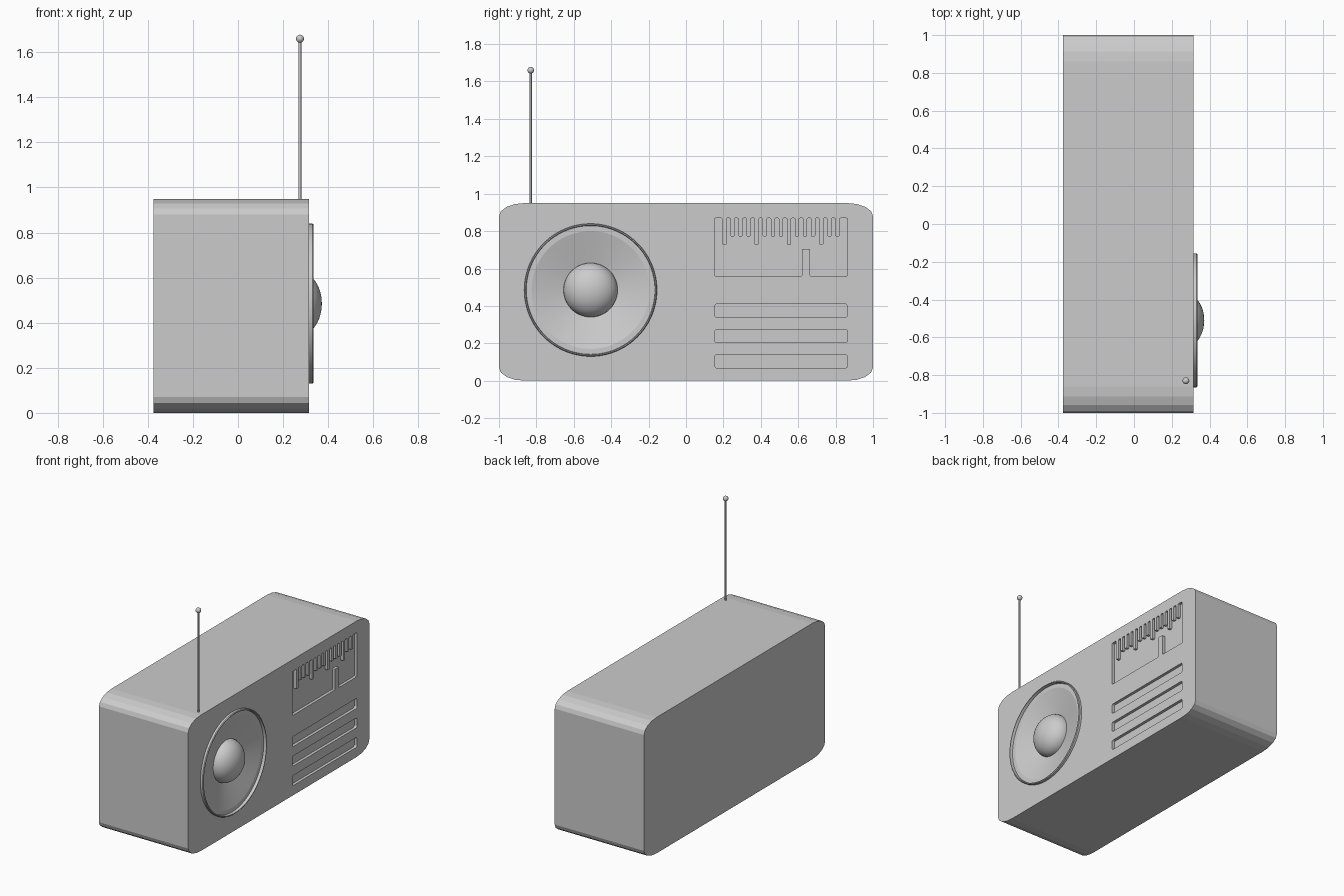
import bpy, bmesh, math

if "Cube" in bpy.data.objects:
    bpy.data.objects.remove(bpy.data.objects["Cube"])

FRONT, BACK = 0.315, -0.375
CY, CZ = -0.51, 0.485          # speaker centre


def finish(bm, name, angle=None):
    bmesh.ops.recalc_face_normals(bm, faces=bm.faces[:])
    mesh = bpy.data.meshes.new(name)
    bm.to_mesh(mesh)
    bm.free()
    ob = bpy.data.objects.new(name, mesh)
    bpy.context.collection.objects.link(ob)
    if angle:
        smooth(ob, angle)
    return ob


def select(ob):
    bpy.ops.object.select_all(action='DESELECT')
    ob.select_set(True)
    bpy.context.view_layer.objects.active = ob


def smooth(ob, angle):
    select(ob)
    bpy.ops.object.shade_smooth_by_angle(angle=math.radians(angle))


def prism(name, pts, x0, x1, fillet=0):
    """Extrude a y-z outline along x, optionally rounding its corners."""
    bm = bmesh.new()
    face = bm.faces.new([bm.verts.new((x0, y, z)) for y, z in pts])
    out = bmesh.ops.extrude_face_region(bm, geom=[face])
    for v in out['geom']:
        if isinstance(v, bmesh.types.BMVert):
            v.co.x = x1
    if fillet:
        edges = [e for e in bm.edges if abs(e.verts[0].co.x - e.verts[1].co.x) > 1e-4]
        bmesh.ops.bevel(bm, geom=edges, offset=fillet, segments=3,
                        profile=0.5, affect='EDGES')
    return finish(bm, name)


def lathe(name, profile, segs, closed=False, angle=None):
    """Spin (radius, x) points around the speaker axis."""
    bm = bmesh.new()
    vs = [bm.verts.new((x, CY + r, CZ)) for r, x in profile]
    edges = [bm.edges.new(p) for p in zip(vs, vs[1:])]
    if closed:
        edges.append(bm.edges.new((vs[-1], vs[0])))
    bmesh.ops.spin(bm, geom=vs + edges, cent=(0, CY, CZ), axis=(1, 0, 0),
                   angle=math.tau, steps=segs, use_duplicate=False)
    bmesh.ops.remove_doubles(bm, verts=bm.verts[:], dist=1e-5)
    return finish(bm, name, angle)


def cut(ob, cutter):
    cutter.hide_render = True
    mod = ob.modifiers.new("cut", 'BOOLEAN')
    mod.operation, mod.solver, mod.object = 'DIFFERENCE', 'EXACT', cutter
    select(ob)
    bpy.ops.object.modifier_apply(modifier=mod.name)
    bpy.data.objects.remove(cutter, do_unlink=True)


# Case with elliptical corners
ry, rz = 0.14, 0.07
outline = []
for sy, sz, start in ((1, 1, 0), (-1, 1, 90), (-1, -1, 180), (1, -1, 270)):
    for i in range(5):
        a = math.radians(start + i * 22.5)
        outline.append((sy * (1 - ry) + ry * math.cos(a),
                        0.475 + sz * (0.475 - rz) + rz * math.sin(a)))
case = prism("radio_case", outline, BACK, FRONT)

# Speaker cone hollow
cut(case, lathe("cone_cutter", [(0, 0.265), (0.14, 0.265), (0.315, FRONT),
                                (0.315, 0.4), (0, 0.4)], 96))

# Three grille slots
DEPTH = FRONT - 0.02
Y0, Y1 = 0.153, 0.863
for z in (0.375, 0.239, 0.103):
    cut(case, prism("slot_cutter", [(Y0, z - 0.035), (Y1, z - 0.035),
                                    (Y1, z + 0.035), (Y0, z + 0.035)],
                    DEPTH, 0.4, 0.012))

# Tuning dial recess: scale ticks hang from the top, needle rises from the bottom
dial = [(Y1, 0.56), (Y1, 0.869)]
for i in reversed(range(15)):
    y = 0.205 + i * 0.0432
    low = 0.727 if i % 4 == 0 else 0.772
    dial += [(y + 0.011, 0.869), (y + 0.011, low), (y - 0.011, low), (y - 0.011, 0.869)]
dial += [(Y0, 0.869), (Y0, 0.56), (0.62, 0.56), (0.62, 0.705), (0.663, 0.705), (0.663, 0.56)]
cut(case, prism("dial_cutter", dial, DEPTH, 0.4, 0.005))
smooth(case, 5)

# Speaker rim and centre dome
lathe("speaker_rim", [(0.355, 0.31), (0.355, 0.33), (0.351, 0.335),
                      (0.346, 0.335), (0.343, 0.31)], 96, True, 30)
arc = [math.radians(a) for a in range(0, 91, 9)]
lathe("speaker_dome", [(0.145 * math.cos(a), 0.265 + 0.107 * math.sin(a)) for a in arc],
      48, angle=30)

# Antenna
bpy.ops.mesh.primitive_cylinder_add(vertices=16, radius=0.006, depth=0.73,
                                    location=(0.275, -0.83, 1.295))
bpy.context.object.name = "antenna_rod"
smooth(bpy.context.object, 30)
bpy.ops.mesh.primitive_uv_sphere_add(segments=16, ring_count=10, radius=0.018,
                                     location=(0.275, -0.83, 1.66))
bpy.context.object.name = "antenna_tip"
smooth(bpy.context.object, 40)
